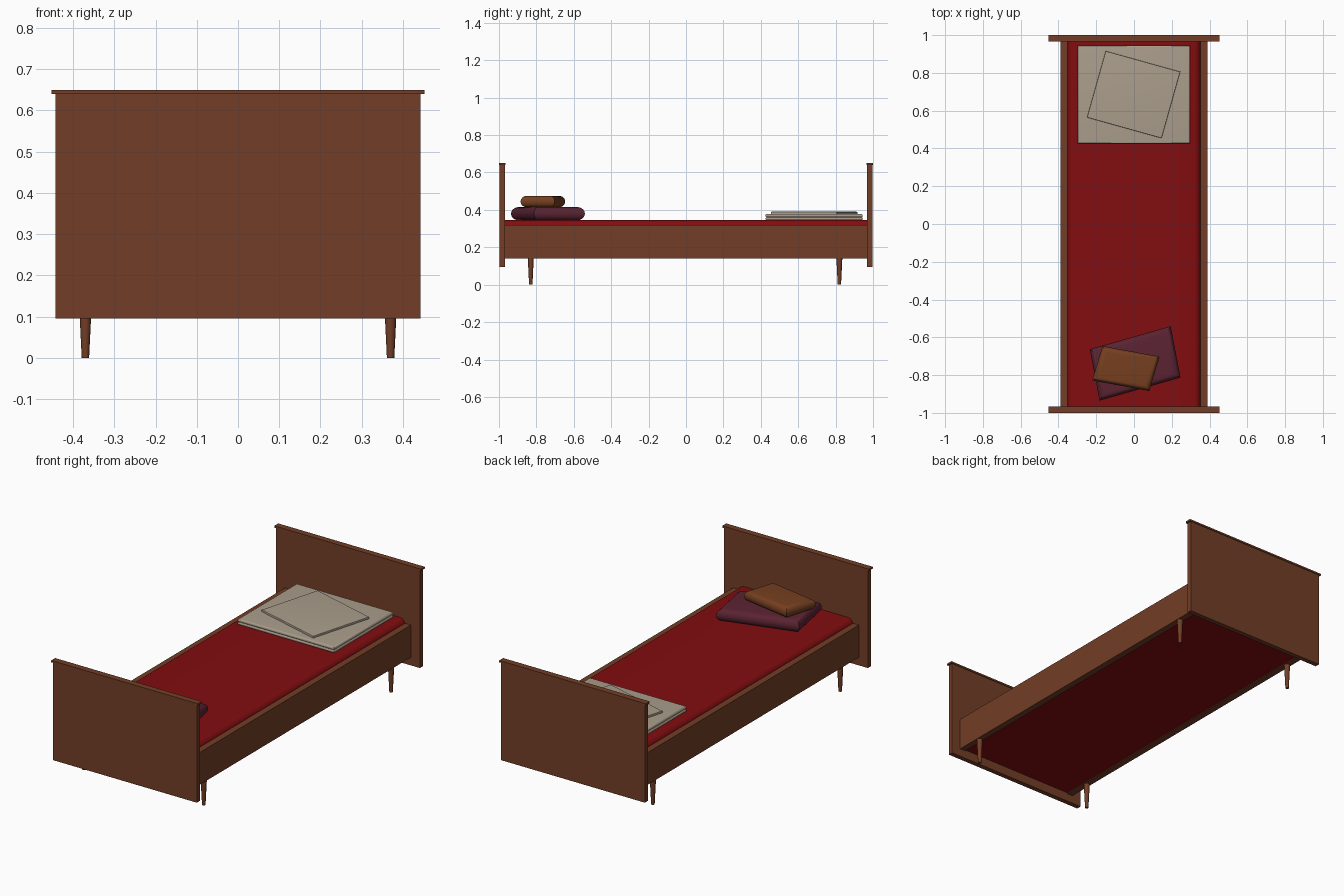
import bpy, bmesh, math
from mathutils import Matrix

if "Cube" in bpy.data.objects:
    bpy.data.objects.remove(bpy.data.objects["Cube"])


def mat(name, rgb):
    m = bpy.data.materials.new(name)
    m.diffuse_color = (*rgb, 1)
    m.use_nodes = True
    m.node_tree.nodes["Principled BSDF"].inputs["Base Color"].default_value = m.diffuse_color
    return m


wood = mat("brown wood", (0.17, 0.048, 0.02))
red = mat("red blanket", (0.225, 0.004, 0.005))
linen = mat("pale linen", (0.41, 0.345, 0.265))
plum = mat("plum fabric", (0.105, 0.017, 0.032))
tan = mat("brown fabric", (0.18, 0.05, 0.014))


def finish(bm, name, material, smooth=False):
    bmesh.ops.recalc_face_normals(bm, faces=bm.faces)
    me = bpy.data.meshes.new(name)
    bm.to_mesh(me)
    bm.free()
    me.materials.append(material)
    ob = bpy.data.objects.new(name, me)
    bpy.context.collection.objects.link(ob)
    if smooth:
        bpy.ops.object.select_all(action='DESELECT')
        ob.select_set(True)
        bpy.context.view_layer.objects.active = ob
        bpy.ops.object.shade_smooth_by_angle(angle=math.radians(35))
    return ob


def box(name, x, y, z, material):
    bm = bmesh.new()
    bmesh.ops.create_cube(bm, size=1)
    for v in bm.verts:
        v.co = [r[0] if c < 0 else r[1] for c, r in zip(v.co, (x, y, z))]
    return finish(bm, name, material)


def cushion(name, centre, a, b, z0, z1, radius, material):
    """Slab on edge vectors a and b, rounded all round with mitred corners."""
    la, lb, h = math.hypot(*a), math.hypot(*b), z1 - z0
    bm = bmesh.new()
    bmesh.ops.create_cube(bm, size=1, matrix=Matrix.Diagonal((la, lb, h, 1)))
    edges = [e for e in bm.edges
             if abs(e.verts[0].co.z - e.verts[1].co.z) < 1e-6]
    bmesh.ops.bevel(bm, geom=edges, offset=radius, offset_type='OFFSET',
                    segments=6, profile=0.5, affect='EDGES')
    for v in bm.verts:
        s, t = v.co.x / la, v.co.y / lb
        v.co = (centre[0] + s * a[0] + t * b[0],
                centre[1] + s * a[1] + t * b[1], v.co.z + (z0 + z1) / 2)
    return finish(bm, name, material, True)


# head and foot boards with cap strips
for name, s in (("foot", -1), ("head", 1)):
    box(name + "_board", (-0.443, 0.443), sorted((s * 0.969, s * 0.996)), (0.095, 0.64), wood)
    box(name + "_board_cap", (-0.452, 0.452), sorted((s * 0.965, s)), (0.64, 0.65), wood)

# side rails and tapered legs
for side, s in (("left", -1), ("right", 1)):
    box(side + "_rail", sorted((s * 0.352, s * 0.388)), (-0.969, 0.969), (0.14, 0.32), wood)
    for end, y in (("front", -0.83), ("back", 0.82)):
        bm = bmesh.new()
        bmesh.ops.create_cone(bm, cap_ends=True, segments=24, radius1=0.009, radius2=0.016,
                              depth=0.145, matrix=Matrix.Translation((s * 0.37, y, 0.0725)))
        finish(bm, f"{end}_{side}_leg", wood, True)

# mattress: profile with rounded long edges, run along the bed
R, W, TOP = 0.035, 0.353, 0.345
arc = [(W - R + R * math.cos(i * math.pi / 16), TOP - R + R * math.sin(i * math.pi / 16))
       for i in range(9)]
profile = [(W, 0.145)] + arc + [(-x, z) for x, z in reversed(arc)] + [(-W, 0.145)]
bm = bmesh.new()
face = bm.faces.new([bm.verts.new((x, -0.969, z)) for x, z in profile])
ext = bmesh.ops.extrude_face_region(bm, geom=[face], use_keep_orig=True)
bmesh.ops.translate(bm, vec=(0, 1.938, 0),
                    verts=[g for g in ext["geom"] if isinstance(g, bmesh.types.BMVert)])
finish(bm, "mattress", red, True)

# folded linen at the head: two layers and a turned square on top
cushion("linen_lower", (-0.002, 0.685), (0.596, 0), (0, 0.52), 0.345, 0.361, 0.0075, linen)
cushion("linen_upper", (-0.002, 0.685), (0.596, 0), (0, 0.52), 0.360, 0.379, 0.009, linen)
cushion("linen_square", (-0.002, 0.685), (0.395, -0.11), (0.099, 0.352), 0.375, 0.390, 0.003, linen)

# stacked cushions at the foot
cushion("plum_cushion", (0.006, -0.738), (0.428, 0.122), (-0.052, 0.272), 0.344, 0.415, 0.034, plum)
cushion("brown_cushion", (-0.043, -0.765), (0.302, -0.056), (0.054, 0.182), 0.414, 0.475, 0.029, tan)
